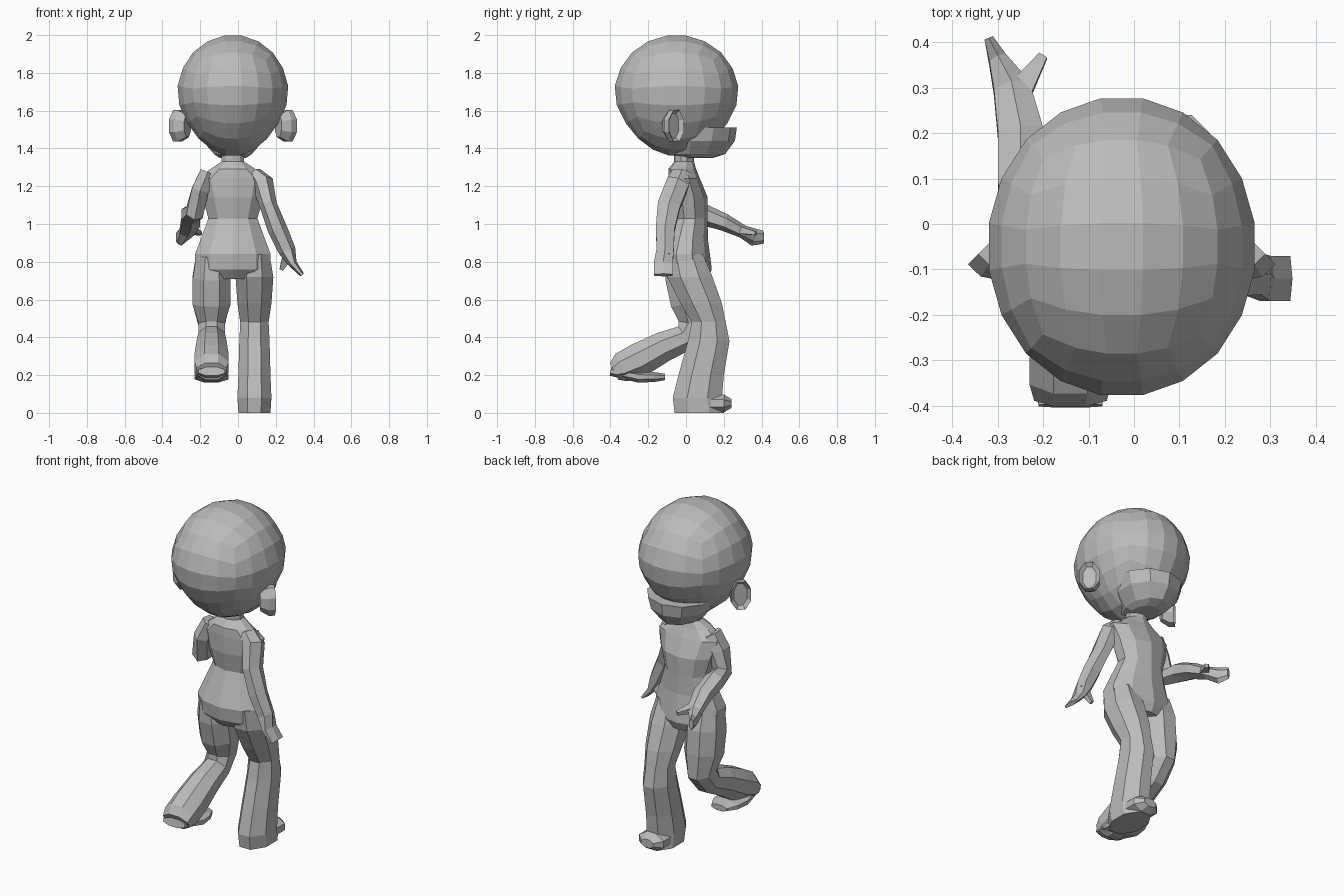
import bpy, bmesh
from math import pi, cos, sin, tan
from mathutils import Vector

default_cube = bpy.data.objects.get("Cube")
if default_cube:
    bpy.data.objects.remove(default_cube, do_unlink=True)

# Single plain clay colour
clay = bpy.data.materials.new("clay_grey")
clay.use_nodes = True
clay.diffuse_color = (.5, .5, .5, 1)
clay_shader = clay.node_tree.nodes["Principled BSDF"]
clay_shader.inputs["Base Color"].default_value = clay.diffuse_color

ACROSS = Vector((1, 0, 0))
FORWARD = Vector((0, 1, 0))
DOWN = Vector((0, 0, -1))
MIDDLE = -.027       # centre line of the body in x
LEFT_HIP = .087
RIGHT_HIP = -.14


def finish(name, bm):
    """Turn the bmesh into a flat-shaded object in the clay colour."""
    bmesh.ops.recalc_face_normals(bm, faces=bm.faces[:])
    mesh = bpy.data.meshes.new(name)
    bm.to_mesh(mesh)
    bm.free()
    mesh.materials.append(clay)
    part = bpy.data.objects.new(name, mesh)
    bpy.context.collection.objects.link(part)


def add_ring(bm, centre, along, side, width, depth, sides):
    """Add one closed cross-section, square to the given direction."""
    u = (side - along * side.dot(along)).normalized()
    v = along.cross(u)
    step = 2 * pi / sides
    fit = 1 / cos(step / 2)
    ring = []
    for k in range(sides):
        angle = step * k + step / 2
        offset = u * width * cos(angle) + v * depth * sin(angle)
        ring.append(bm.verts.new(centre + offset * fit))
    return ring


def limb(name, path, side=ACROSS, sides=8, dish=0, level=False):
    """Loft faceted rings along rows of x, y, z, width and depth."""
    bm = bmesh.new()
    centres = [Vector(row[:3]) for row in path]
    last = len(path) - 1
    rings = []
    for i, (centre, row) in enumerate(zip(centres, path)):
        along = DOWN
        if not level:
            along = (centres[min(i + 1, last)] - centres[max(i - 1, 0)]).normalized()
        width, depth = row[3:]
        rings.append(add_ring(bm, centre, along, side, width, depth, sides))
    for lower, upper in zip(rings, rings[1:]):
        for k in range(sides):
            bm.faces.new((lower[k - 1], lower[k], upper[k], upper[k - 1]))
    bm.faces.new(rings[0])
    end = bm.faces.new(rings[-1])
    bmesh.ops.recalc_face_normals(bm, faces=bm.faces[:])
    if dish:
        bmesh.ops.inset_individual(bm, faces=[end], thickness=dish, depth=-dish)
    finish(name, bm)


def ball_head(name, centre, radii):
    """Faceted ball built from a rounded cube, slimmer towards the chin."""
    bm = bmesh.new()
    bmesh.ops.create_cube(bm, size=2)
    bmesh.ops.subdivide_edges(bm, edges=bm.edges[:], cuts=4, use_grid_fill=True)
    for vert in bm.verts:
        ball = Vector([tan(c * pi / 4) for c in vert.co]).normalized()
        slim = 1 - max(0, -ball.z) / 5
        ball.x *= slim
        ball.y *= slim
        vert.co = centre + Vector([b * r for b, r in zip(ball, radii)])
    finish(name, bm)


# Big round head, with a jaw that juts out under a flat shelf
ball_head("head", Vector((MIDDLE, -.05, 1.68)), (.3, .335, .325))
limb("jaw", [(MIDDLE, y, z, width, depth) for y, z, width, depth in (
    (.09, 1.51, .18, .17), (.08, 1.44, .16, .17), (.06, 1.37, .1, .14),
    (.06, 1.35, .07, .08))], sides=10, level=True)

# Cupped ears, opening sideways and forwards
for name, sign in (("left_ear", 1), ("right_ear", -1)):
    limb(name, [(MIDDLE + sign * x, y, 1.52, r, r * 1.5) for x, y, r in (
        (.24, -.09, .04), (.28, -.07, .055), (.3, -.05, .055))],
        side=FORWARD, dish=.02)

# Neck, sloping shoulders, waist and hips
limb("torso", [(MIDDLE, y, z, width, depth) for y, z, width, depth in (
    (-.01, 1.4, .06, .05), (-.01, 1.33, .06, .05), (-.02, 1.29, .12, .07),
    (-.01, 1.24, .19, .08), (.01, 1.14, .16, .1), (.02, 1.03, .13, .09),
    (0, .92, .17, .11), (-.01, .84, .2, .13), (0, .76, .2, .13),
    (.01, .71, .12, .1))], sides=10, level=True)

# Standing leg with a flared trouser and a rounded shoe tip
limb("left_leg", [(LEFT_HIP, y, z, width, depth) for y, z, width, depth in (
    (-.01, .84, .08, .1), (.02, .72, .1, .12), (.08, .58, .09, .11),
    (.12, .48, .075, .09), (.12, .38, .08, .11), (.08, .2, .085, .12),
    (.06, .08, .09, .13), (.07, 0, .085, .13))], level=True)
limb("left_shoe", [(LEFT_HIP, y, .05, width, width * .6) for y, width in (
    (.1, .08), (.2, .08), (.24, .04))])

# Leg kicked back, with the sole near level
limb("right_leg", [(RIGHT_HIP, y, z, width, depth) for y, z, width, depth in (
    (-.01, .84, .08, .1), (.01, .72, .1, .12), (.03, .58, .1, .11),
    (.05, .47, .07, .09), (0, .4, .07, .07), (-.12, .35, .08, .08),
    (-.25, .28, .09, .09), (-.34, .24, .09, .08), (-.38, .22, .08, .05))])
limb("right_shoe", [(RIGHT_HIP, y, z, width, width / 3) for y, z, width in (
    (-.4, .22, .07), (-.25, .19, .09), (-.17, .19, .08), (-.11, .19, .05))])

# Hanging arm with a flat, spread hand
limb("left_arm", [
    (.09, -.02, 1.27, .05, .03), (.13, -.04, 1.22, .06, .05),
    (.16, -.09, 1.1, .06, .04), (.21, -.11, .97, .05, .045),
    (.26, -.11, .86, .045, .04), (.29, -.12, .79, .05, .02),
    (.34, -.12, .73, .05, .01)], side=FORWARD, sides=6)

# Arm bent forward at the elbow, hand held upright
limb("right_arm", [
    (-.16, -.02, 1.27, .04, .05), (-.2, -.03, 1.18, .045, .06),
    (-.23, -.01, 1.06, .045, .05), (-.25, .09, 1.05, .05, .05),
    (-.25, .2, 1.01, .05, .04), (-.27, .3, .96, .04, .03),
    (-.3, .36, .93, .02, .04), (-.32, .41, .93, .01, .03)], sides=6)

# Thumbs as small tapering spikes
for name, root, tip in (
        ("left_thumb", (.27, -.11, .85), (.23, -.08, .76)),
        ("right_thumb", (-.26, .28, .97), (-.2, .37, .95))):
    limb(name, [(*root, .03, .02), (*tip, .01, .01)], sides=4)
